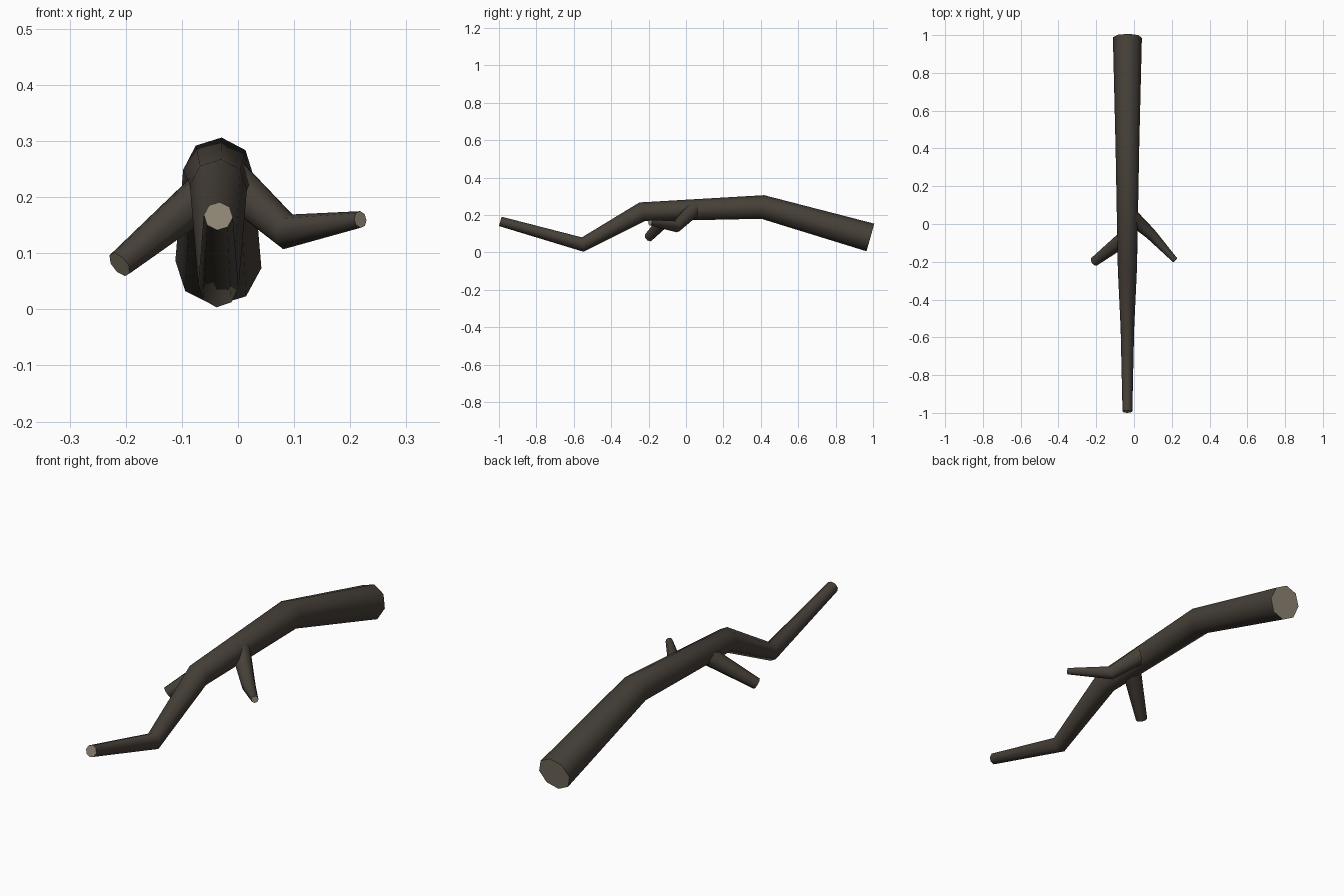
import bpy, math
from mathutils import Vector

cube = bpy.data.objects.get("Cube")
if cube:
    bpy.data.objects.remove(cube, do_unlink=True)


def material(name, colour):
    m = bpy.data.materials.new(name)
    m.use_nodes = True
    m.diffuse_color = colour
    m.node_tree.nodes["Principled BSDF"].inputs["Base Color"].default_value = colour
    return m


bark = material("dark bark", (0.062, 0.051, 0.040, 1))
wood = material("cut wood", (0.27, 0.235, 0.175, 1))
SIDES = 8


def limb(name, path, turn=0.09):
    """Tapered tube through (x, y, z, radius) points with flat cut ends."""
    pts = [Vector(p[:3]) for p in path]
    verts, faces = [], []
    for i, p in enumerate(pts):
        before = (p - pts[i - 1]).normalized() if i else None
        after = (pts[i + 1] - p).normalized() if i + 1 < len(pts) else None
        along = ((before or after) + (after or before)).normalized()
        side = along.cross(Vector((0, 0, 1))).normalized()
        up = side.cross(along)
        # Widen each mitred joint so the tube keeps its thickness
        stretch = 1 / along.dot(after or before)
        for k in range(SIDES):
            a = math.tau * k / SIDES + turn
            verts.append(p + path[i][3] * (side * math.cos(a) + up * stretch * math.sin(a)))
    for i in range(len(pts) - 1):
        for k in range(SIDES):
            a, b = i * SIDES + k, i * SIDES + (k + 1) % SIDES
            faces.append((a, b, b + SIDES, a + SIDES))
    faces.append(tuple(reversed(range(SIDES))))
    faces.append(tuple(range(len(verts) - SIDES, len(verts))))
    mesh = bpy.data.meshes.new(name)
    mesh.from_pydata(verts, [], faces)
    mesh.materials.append(bark)
    mesh.materials.append(wood)
    for f in mesh.polygons[-2:]:
        f.material_index = 1
    obj = bpy.data.objects.new(name, mesh)
    bpy.context.collection.objects.link(obj)
    bpy.ops.object.select_all(action="DESELECT")
    obj.select_set(True)
    bpy.context.view_layer.objects.active = obj
    bpy.ops.object.shade_smooth_by_angle(angle=math.radians(60))


# Main bough, thick at the back and thin at the front
limb("main_branch", [
    (-0.035, 0.986, 0.08, 0.077),
    (-0.035, 0.41, 0.243, 0.063),
    (-0.035, -0.235, 0.217, 0.051),
    (-0.035, -0.552, 0.042, 0.036),
    (-0.035, -0.993, 0.166, 0.026),
])

# Straight stub on the right
limb("right_twig", [
    (-0.035, -0.065, 0.225, 0.043),
    (-0.211, -0.2, 0.08, 0.025),
])

# Bent twig on the left
limb("left_twig", [
    (-0.02, 0.045, 0.235, 0.042),
    (0.088, -0.052, 0.138, 0.030),
    (0.218, -0.192, 0.16, 0.015),
])
